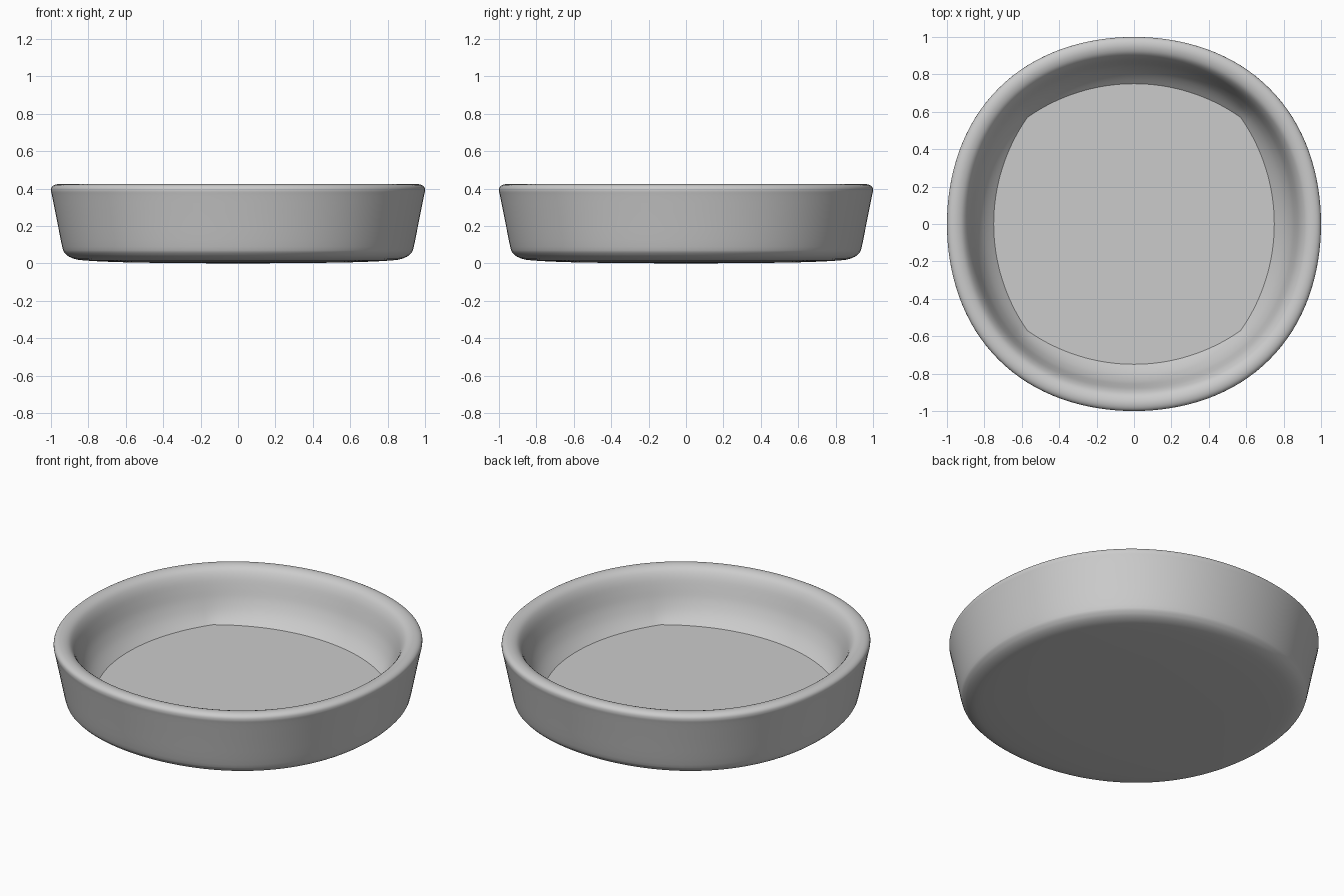
import bpy, bmesh, math
from mathutils import Vector

if "Cube" in bpy.data.objects:
    bpy.data.objects.remove(bpy.data.objects["Cube"])

SEG = 128
FLOOR_Z = 0.13

# (radius, height, blend): blend 0 = outer outline, 1 = four-arc floor outline
PROFILE = [
    (0.30, 0.002, 0), (0.60, 0.006, 0), (0.82, 0.016, 0), (0.89, 0.030, 0),
    (0.925, 0.055, 0), (0.94, 0.09, 0), (0.968, 0.23, 0), (0.994, 0.36, 0),
    (1.0, 0.39, 0), (0.995, 0.41, 0), (0.975, 0.422, 0), (0.945, 0.423, 0),
    (0.912, 0.408, 0), (0.886, 0.37, 0.03), (0.866, 0.315, 0.08),
    (0.845, 0.255, 0.2), (0.815, 0.2, 0.45), (0.783, 0.161, 0.75),
    (0.75, FLOOR_Z, 1),
]


def outer_shape(a):
    # slightly squared circle
    return 1 + 0.0125 * (1 - math.cos(4 * a))


def floor_shape(a):
    # four shallow arcs meeting at soft corners on the diagonals
    a = (a + math.pi / 4) % (math.pi / 2) - math.pi / 4
    big, off = 0.993, 0.243
    return (math.sqrt(big**2 - (off * math.sin(a))**2) - off * math.cos(a)) / 0.75


def ring(bm, r, z, w):
    verts = []
    for i in range(SEG):
        a = 2 * math.pi * i / SEG
        s = r * ((1 - w) * outer_shape(a) + w * floor_shape(a))
        verts.append(bm.verts.new((s * math.cos(a), s * math.sin(a), z)))
    return verts


def smooth_profile(points, steps=3):
    # interpolate the profile with a Catmull-Rom curve
    p = [Vector(q) for q in points]
    p = [p[0]] + p + [p[-1]]
    out = []
    for i in range(1, len(p) - 2):
        a, b, c, d = p[i - 1:i + 3]
        for k in range(steps):
            t = k / steps
            out.append(0.5 * (2 * b + (c - a) * t + (2 * a - 5 * b + 4 * c - d) * t**2
                              + (3 * b - a - 3 * c + d) * t**3))
    return out + [p[-1]]


def finish(bm, name, smooth):
    mesh = bpy.data.meshes.new(name)
    for f in bm.faces:
        f.smooth = smooth
    bm.to_mesh(mesh)
    bm.free()
    obj = bpy.data.objects.new(name, mesh)
    bpy.context.collection.objects.link(obj)


# Dish body: base, flared wall, rounded rim and inner wall
bm = bmesh.new()
rings = [ring(bm, *p) for p in smooth_profile(PROFILE)]
for lo, hi in zip(rings, rings[1:]):
    for i in range(SEG):
        j = (i + 1) % SEG
        bm.faces.new((lo[i], lo[j], hi[j], hi[i]))
centre = bm.verts.new((0, 0, 0))
for i in range(SEG):
    bm.faces.new((centre, rings[0][(i + 1) % SEG], rings[0][i]))
finish(bm, "dish_body", True)

# Flat inner floor
bm = bmesh.new()
bm.faces.new(ring(bm, 0.75, FLOOR_Z, 1))
finish(bm, "dish_floor", False)
